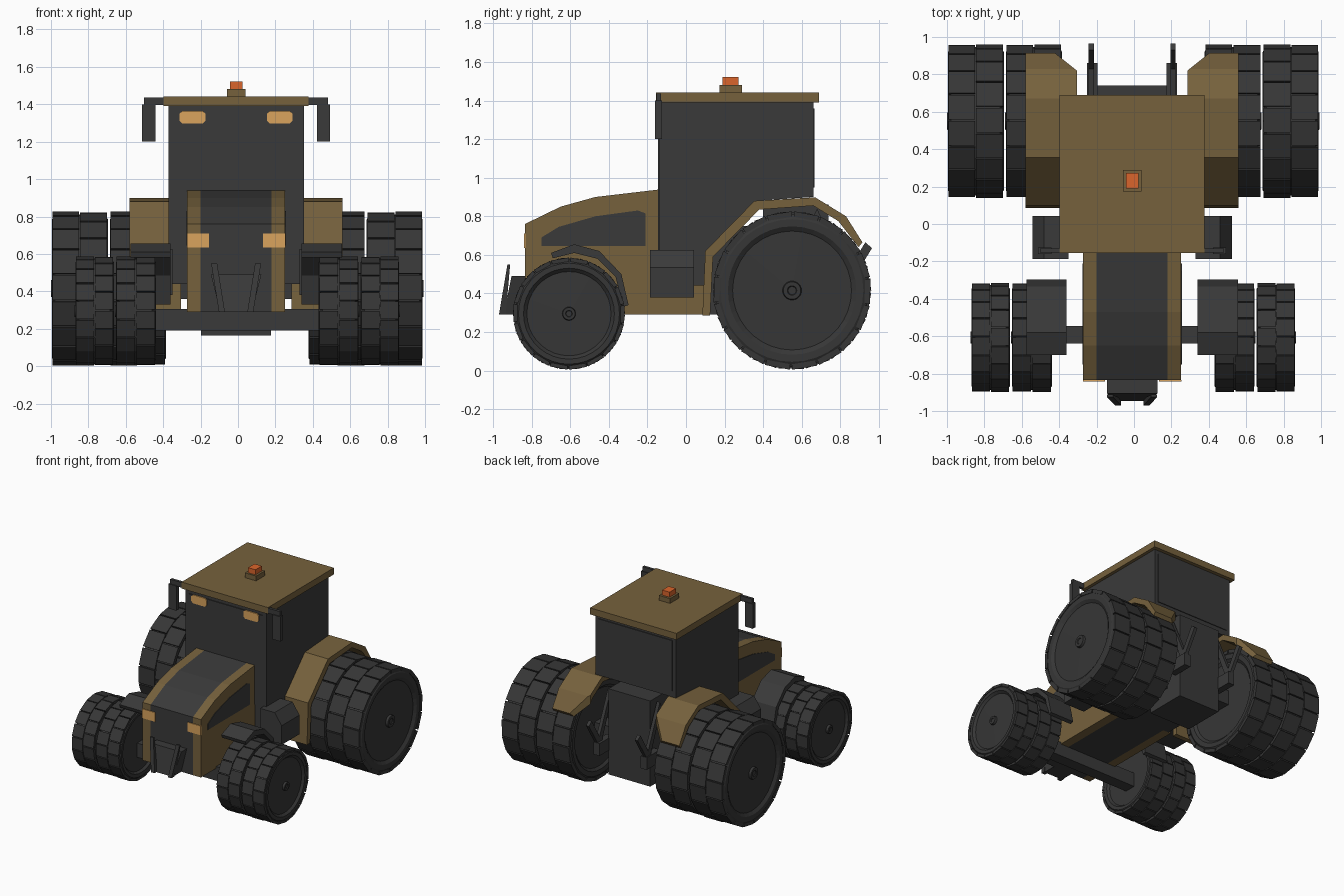
import bpy, bmesh, math
from mathutils import Vector

if "Cube" in bpy.data.objects:
    bpy.data.objects.remove(bpy.data.objects["Cube"])

CX = -0.01  # body centre line


def material(name, rgb):
    m = bpy.data.materials.new(name)
    m.diffuse_color = (*rgb, 1)
    m.use_nodes = True
    m.node_tree.nodes["Principled BSDF"].inputs["Base Color"].default_value = m.diffuse_color
    return m


BROWN = material("olive brown paint", (0.18, 0.12, 0.046))
DARK = material("charcoal", (0.042, 0.042, 0.042))
RUBBER = material("rubber", (0.037, 0.037, 0.037))
AMBER = material("amber lamp", (0.70, 0.37, 0.11))
ORANGE = material("orange beacon", (0.70, 0.13, 0.025))


def finish(name, bm, mat):
    bmesh.ops.recalc_face_normals(bm, faces=bm.faces)
    me = bpy.data.meshes.new(name)
    bm.to_mesh(me)
    bm.free()
    me.materials.append(mat)
    ob = bpy.data.objects.new(name, me)
    bpy.context.collection.objects.link(ob)
    return ob


def extrude(bm, pts, a, b, place):
    """Closed profile pts, extruded from a to b; place maps (u, v, w) to xyz."""
    lo = [bm.verts.new(place(u, v, a)) for u, v in pts]
    hi = [bm.verts.new(place(u, v, b)) for u, v in pts]
    bm.faces.new(lo)
    bm.faces.new(hi[::-1])
    for i in range(len(pts)):
        j = (i + 1) % len(pts)
        bm.faces.new((lo[i], lo[j], hi[j], hi[i]))


def side_prism(name, pts, x0, x1, mat):  # profile in y-z
    bm = bmesh.new()
    extrude(bm, pts, x0, x1, lambda u, v, w: (w, u, v))
    return finish(name, bm, mat)


def front_prism(name, pts, y0, y1, mat):  # profile in x-z
    bm = bmesh.new()
    extrude(bm, pts, y0, y1, lambda u, v, w: (u, w, v))
    return finish(name, bm, mat)


def box(name, x0, x1, y0, y1, z0, z1, mat):
    return side_prism(name, [(y0, z0), (y1, z0), (y1, z1), (y0, z1)], x0, x1, mat)


def band(outer, inner):
    return outer + inner[::-1]


def wheel(name, s, y, R, x0, x1):
    """Turned tyre body with a dished disc, hub and two staggered lug rows."""
    bm = bmesh.new()
    cx = -0.004
    prof = [(0.0, x0 + .02), (.76 * R, x0 + .02), (.81 * R, x0 + .003), (.9 * R, x0),
            (.965 * R, x0 + .02), (.965 * R, x1 - .02), (.9 * R, x1 - .003),
            (.81 * R, x1 - .003), (.75 * R, x1 - .02), (.12 * R, x1 - .015),
            (.11 * R, x1 + .003), (.06 * R, x1 + .003), (.05 * R, x1 - .003), (0.0, x1 - .003)]

    def at(r, a, x):
        return (cx + s * x, y + r * math.cos(a), R + .004 + r * math.sin(a))
    n = 36
    rings = []
    for r, x in prof:
        if r == 0:
            rings.append([bm.verts.new(at(0, 0, x))] * n)
        else:
            rings.append([bm.verts.new(at(r, 2 * math.pi * i / n, x)) for i in range(n)])
    for p, q in zip(rings, rings[1:]):
        for i in range(n):
            j = (i + 1) % n
            bm.faces.new(list(dict.fromkeys((p[i], p[j], q[j], q[i]))))
    # tread lugs
    lugs, xm = 18, (x0 + x1) / 2
    step = 2 * math.pi / lugs
    for row, (a, b) in enumerate(((x0 + .005, xm - .003), (xm + .003, x1 - .005))):
        for k in range(lugs):
            t0 = (k + row / 2) * step
            t1 = t0 + step * .93
            pts = [(.93 * R, t0), (R, t0), (R, t1), (.93 * R, t1)]
            extrude(bm, pts, a, b, lambda u, v, w: at(u, v, w))
    return finish(name, bm, RUBBER)


# hood: brown cheeks either side of a dark centre strip
hood = [(-.835, .29), (-.835, .76), (-.65, .85), (-.47, .90), (-.13, .94), (.1, .94), (.1, .29)]
side_prism("hood_centre", hood, CX - .19, CX + .19, DARK)
for side, s in (("left", -1), ("right", 1)):
    side_prism("hood_cheek_" + side, hood, CX + s * .19, CX + s * .262, BROWN)

# cab, windscreen, rear window, roof and beacon
cab = [(-.14, .44), (.1, .44), (.1, .62), (.36, .88), (.66, .90), (.66, 1.39), (-.14, 1.39)]
side_prism("cab", cab, CX - .362, CX + .362, DARK)
box("windscreen", CX - .33, CX + .33, -.146, -.139, .62, 1.36, DARK)
box("rear_window", CX - .33, CX + .33, .659, .666, .95, 1.36, DARK)
box("roof", CX - .388, CX + .388, -.155, .69, 1.39, 1.443, BROWN)
box("beacon_base", CX - .05, CX + .05, .175, .29, 1.443, 1.482, BROWN)
box("beacon", CX - .033, CX + .033, .19, .272, 1.482, 1.523, ORANGE)

# chassis, rear housing and axles
box("rear_chassis", CX - .24, CX + .24, .1, .6, .29, .75, DARK)
box("rear_housing", CX - .187, CX + .187, .4, .74, .165, .86, DARK)
box("front_axle", CX - .45, CX + .45, -.64, -.545, .19, .305, DARK)
box("rear_axle", CX - .6, CX + .6, .49, .61, .36, .48, DARK)

# front weight block, tapering downward
bm = bmesh.new()
extrude(bm, [(-.945, .29), (-.83, .29), (-.83, .49), (-.905, .49)], -1, 1,
        lambda u, v, w: (CX + w * (.085 + (v - .29) * .25), u, v))
finish("front_weight", bm, DARK)

rear_fender = band([(.085, .285), (.10, .62), (.355, .88), (.67, .898), (.83, .80), (.915, .665)],
                   [(.125, .285), (.14, .59), (.38, .835), (.66, .855), (.79, .775), (.895, .64)])
front_fender = band([(-.70, .61), (-.58, .655), (-.45, .62), (-.335, .50), (-.298, .34)],
                    [(-.69, .582), (-.58, .61), (-.46, .58), (-.365, .485), (-.325, .33)])
grille = [(-.75, .645), (-.75, .69), (-.66, .745), (-.47, .80), (-.25, .83), (-.21, .815), (-.21, .645)]
link = band([(.68, .84), (.83, .50), (.93, .665)], [(.66, .80), (.82, .40), (.965, .635)])

for side, s in (("left", -1), ("right", 1)):
    def X(v):
        return CX + s * v

    # wheels, doubled on both axles
    wheel("rear_wheel_outer_" + side, s, .55, .411, .692, .994)
    wheel("rear_wheel_inner_" + side, s, .55, .411, .38, .684)
    wheel("front_wheel_outer_" + side, s, -.607, .291, .66, .867)
    wheel("front_wheel_inner_" + side, s, -.607, .291, .435, .65)

    # rear fender, inner rear corner cut off at an angle
    ob = side_prism("rear_fender_" + side, rear_fender, X(.295), X(.57), BROWN)
    bm = bmesh.new()
    bm.from_mesh(ob.data)
    bmesh.ops.bisect_plane(bm, geom=bm.verts[:] + bm.edges[:] + bm.faces[:],
                           plane_co=Vector((X(.295), .82, 0)),
                           plane_no=Vector((-s * .10, .125, 0)), clear_outer=True)
    bmesh.ops.holes_fill(bm, edges=bm.edges[:], sides=0)
    bmesh.ops.recalc_face_normals(bm, faces=bm.faces)
    bm.to_mesh(ob.data)
    bm.free()

    # front fender, side grille and side tank
    side_prism("front_fender_" + side, front_fender, X(.35), X(.565), DARK)
    side_prism("side_grille_" + side, grille, X(.26), X(.266), DARK)
    front_prism("side_tank_" + side, [(X(.34), .38), (X(.533), .38), (X(.533), .535),
                                      (X(.47), .625), (X(.34), .625)], -.187, .042, DARK)

    # headlight and cab lamp
    box("headlight_" + side, X(.145), X(.264), -.841, -.833, .635, .71, AMBER)
    a, b, c, d, k = .165, .302, 1.297, 1.365, .015
    front_prism("cab_lamp_" + side,
                [(X(a + k), c), (X(b - k), c), (X(b), c + k), (X(b), d - k),
                 (X(b - k), d), (X(a + k), d), (X(a), d - k), (X(a), c + k)], -.154, -.145, AMBER)

    # mirror and its arm
    box("mirror_arm_" + side, X(.36), X(.492), -.152, -.13, 1.395, 1.437, DARK)
    box("mirror_" + side, X(.432), X(.502), -.16, -.125, 1.2, 1.4, DARK)

    # front weight carrying arm, slanted outward at the top
    bm = bmesh.new()
    extrude(bm, [(-.97, .29), (-.935, .29), (-.912, .55), (-.926, .55)], 0, .032,
            lambda u, v, w: (X(.06 + (v - .29) * .16 + w), u, v))
    finish("weight_arm_" + side, bm, DARK)

    # rear hitch link and bracket
    side_prism("hitch_link_" + side, link, X(.205), X(.232), DARK)
    box("hitch_bracket_" + side, X(.185), X(.24), .69, .86, .36, .46, DARK)
